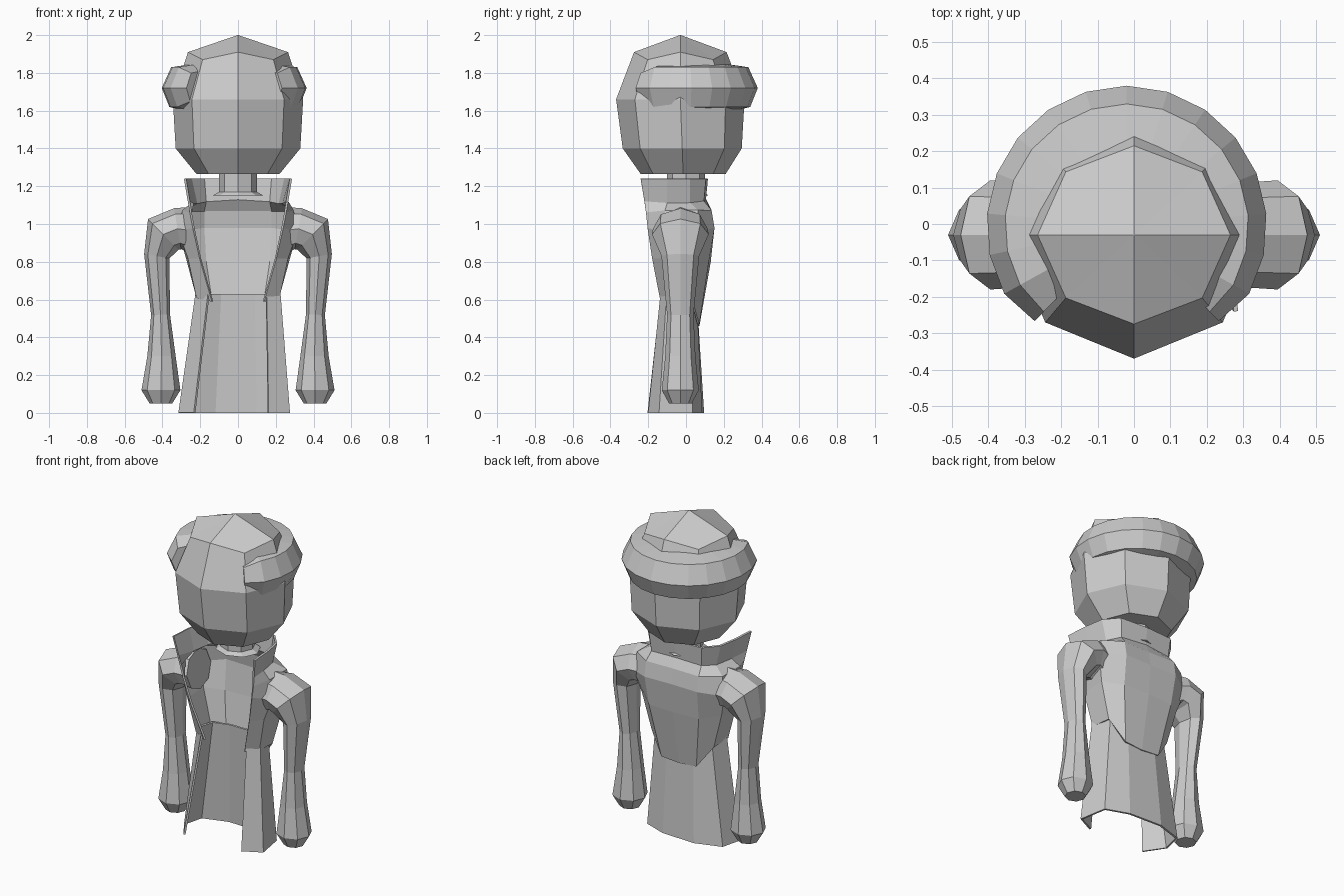
import bpy, bmesh
from math import sin, cos, pi, radians
from mathutils import Vector

cube = bpy.data.objects.get("Cube")
if cube:
    bpy.data.objects.remove(cube, do_unlink=True)


def loft(name, rings, closed=True, caps=True):
    """Skin a list of equal-length point rings with quads, flat shaded."""
    bm = bmesh.new()
    rows = [[bm.verts.new(p) for p in ring] for ring in rings]
    n = len(rows[0])
    for a, b in zip(rows, rows[1:]):
        for i in range(n if closed else n - 1):
            j = (i + 1) % n
            bm.faces.new((a[i], a[j], b[j], b[i]))
    if caps:
        bm.faces.new(rows[0])
        bm.faces.new(rows[-1])
    bmesh.ops.recalc_face_normals(bm, faces=bm.faces)
    mesh = bpy.data.meshes.new(name)
    bm.to_mesh(mesh)
    bm.free()
    obj = bpy.data.objects.new(name, mesh)
    bpy.context.collection.objects.link(obj)
    return obj


def circle(rx, ry, z, cy=0.0, dip=0.0, sides=8):
    """Horizontal ring; dip lowers every second corner."""
    return [(rx * cos(2 * pi * i / sides), cy + ry * sin(2 * pi * i / sides),
             z - dip * (i % 2)) for i in range(sides)]


def thicken(obj, amount):
    mod = obj.modifiers.new("cloth_thickness", 'SOLIDIFY')
    mod.thickness = amount
    mod.offset = 0


# Head: eight-sided, pointed crown, tapered jaw
loft("head", [
    circle(0.22, 0.225, 1.265, -0.015),
    circle(0.33, 0.315, 1.40, -0.02),
    circle(0.345, 0.34, 1.66, -0.03),
    circle(0.265, 0.245, 1.91, -0.03, 0.04),
    circle(0.002, 0.002, 2.0, -0.03)])

# Neck with a flared foot
loft("neck", [circle(0.135, 0.12, 1.15), circle(0.10, 0.10, 1.17),
              circle(0.10, 0.10, 1.29)])

# Hair roll: faceted band around the back of the head, tapering at the temples
section = [(0.20, 1.85), (0.335, 1.83), (0.385, 1.72), (0.345, 1.62), (0.27, 1.60)]
steps = 16
roll = []
for k in range(steps + 1):
    a = radians(-46 + 272 * k / steps)
    end = 0.72 if k in (0, steps) else 1.0
    roll.append([(-0.02 + (0.31 + (r - 0.31) * end) * cos(a),
                  -0.005 + (0.31 + (r - 0.31) * end) * sin(a),
                  1.72 + (z - 1.72) * end) for r, z in section])
loft("hair_roll", roll)

# Jacket: open-fronted shell, each half row runs from lapel edge to back centre
jacket_rows = [
    [(.28, -.24, 1.24), (.27, -.10, 1.24), (.25, .02, 1.24), (.18, .10, 1.24), (0, .11, 1.24)],
    [(.26, -.22, 1.12), (.24, -.10, 1.11), (.22, .02, 1.11), (.17, .09, 1.12), (0, .10, 1.13)],
    [(.25, -.21, 1.06), (.29, -.11, 1.07), (.29, .06, 1.07), (.18, .13, 1.07), (0, .125, 1.07)],
    [(.235, -.20, .98), (.31, -.11, .96), (.31, .07, .96), (.18, .145, .98), (0, .14, .98)],
    [(.20, -.175, .82), (.26, -.12, .82), (.27, .04, .82), (.17, .115, .80), (0, .125, .80)],
    [(.135, -.13, .59), (.215, -.10, .61), (.21, .03, .60), (.12, .065, .47), (0, .065, .46)],
]
jacket = loft("jacket", [
    row + [(-x, y, z) for x, y, z in reversed(row[:-1])] for row in jacket_rows],
    closed=False, caps=False)
thicken(jacket, 0.012)

# Coat skirt: flared panels, open at the front
skirt_top = [(-.155, -.13), (-.22, -.08), (-.19, .02), (-.09, .05),
             (.09, .05), (.19, .02), (.22, -.10), (.15, -.13)]
skirt_hem = [(-.23, -.20), (-.31, -.08), (-.28, .04), (-.12, .09),
             (.10, .08), (.24, .03), (.27, -.14), (.16, -.195)]
skirt = loft("coat_skirt", [[(x, y, 0.63) for x, y in skirt_top],
                            [(x, y, 0.0) for x, y in skirt_hem]],
             closed=False, caps=False)
thicken(skirt, 0.012)

# Sleeves: centre x, centre z, downward angle, radius, depth radius
sleeve = [(.25, .965, 5, .125, .12), (.32, .975, 10, .11, .145),
          (.395, .945, 45, .115, .15), (.43, .83, 80, .068, .10),
          (.41, .52, 92, .05, .07), (.405, .30, 90, .075, .08),
          (.408, .12, 90, .103, .098), (.408, .05, 90, .06, .06)]
for side, label in ((1, "left"), (-1, "right")):
    rings = []
    for cx, cz, angle, r, depth in sleeve:
        out = Vector((sin(radians(angle)), 0, cos(radians(angle))))
        centre = Vector((cx, -0.03, cz))
        ring = []
        for i in range(8):
            a = 2 * pi * i / 8
            p = centre + out * r * cos(a) + Vector((0, depth * sin(a), 0))
            ring.append((side * p.x, p.y, p.z))
        rings.append(ring)
    loft(label + "_arm", rings)
